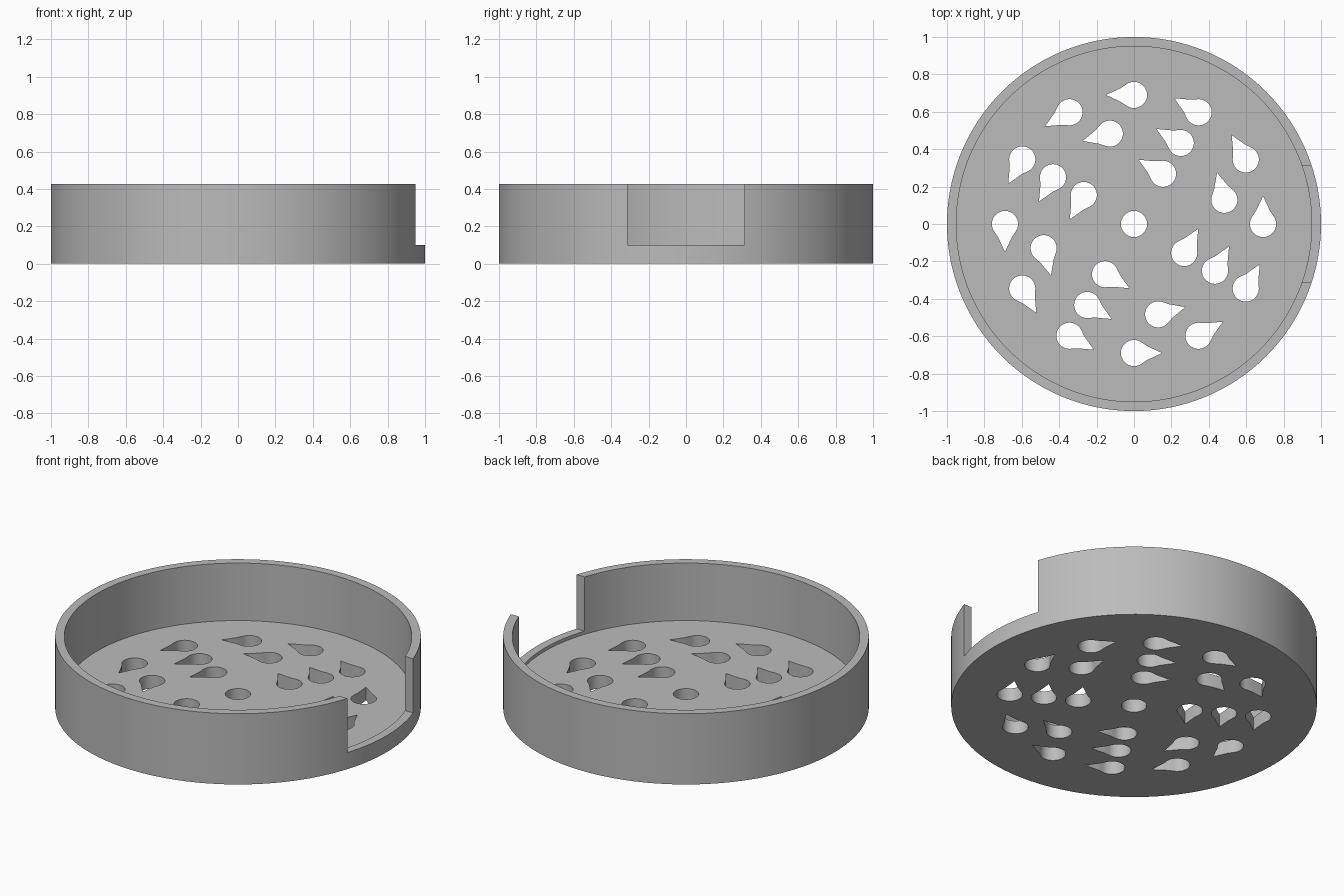
import bpy, bmesh, math

if "Cube" in bpy.data.objects:
    bpy.data.objects.remove(bpy.data.objects["Cube"])

SEG = 128
HEIGHT, FLOOR, INNER = 0.427, 0.08, 0.95
HOLE_R = 0.07

grey = bpy.data.materials.new("grey")
grey.diffuse_color = (0.5, 0.5, 0.5, 1)
grey.use_nodes = True
grey.node_tree.nodes["Principled BSDF"].inputs["Base Color"].default_value = grey.diffuse_color


def make_object(name, bm):
    bmesh.ops.recalc_face_normals(bm, faces=bm.faces)
    mesh = bpy.data.meshes.new(name)
    bm.to_mesh(mesh)
    bm.free()
    mesh.materials.append(grey)
    obj = bpy.data.objects.new(name, mesh)
    bpy.context.collection.objects.link(obj)
    return obj


def add_prism(bm, points, z0, z1):
    """Closed upright prism over a 2D outline."""
    low = [bm.verts.new((x, y, z0)) for x, y in points]
    high = [bm.verts.new((x, y, z1)) for x, y in points]
    bm.faces.new(low[::-1])
    bm.faces.new(high)
    for i in range(len(points)):
        j = (i + 1) % len(points)
        bm.faces.new((low[i], low[j], high[j], high[i]))


def circle(r, n):
    return [(r * math.cos(2 * math.pi * i / n), r * math.sin(2 * math.pi * i / n))
            for i in range(n)]


def teardrop(radius, angle):
    """Round hole on a ring with its point along the tangent."""
    start = math.radians(50)
    arc = [start + (2 * math.pi - 2 * start) * i / 24 for i in range(25)]
    shape = [(0.15, 0), (0.07, 0.037)]
    shape += [(HOLE_R * math.cos(a), HOLE_R * math.sin(a)) for a in arc]
    shape.append((0.07, -0.037))
    t = math.radians(angle)
    cx, cy = radius * math.cos(t), radius * math.sin(t)
    c, s = math.cos(t + math.pi / 2), math.sin(t + math.pi / 2)
    return [(cx + x * c - y * s, cy + x * s + y * c) for x, y in shape]


# Dish: floor and wall, turned from one profile
bm = bmesh.new()
profile = [(1, 0), (1, HEIGHT), (INNER, HEIGHT), (INNER, FLOOR)]
rings = [[bm.verts.new((x, y, z)) for x, y in circle(r, SEG)] for r, z in profile]
for a, b in zip(rings, rings[1:]):
    for i in range(SEG):
        j = (i + 1) % SEG
        bm.faces.new((a[i], a[j], b[j], b[i]))
bm.faces.new(rings[0][::-1])
bm.faces.new(rings[-1])
dish = make_object("drain_dish", bm)

# Cutters: drain holes in three rings plus the centre, and the wall opening
bm = bmesh.new()
add_prism(bm, circle(HOLE_R, 32), -0.1, 0.2)
for radius, count, first in ((0.69, 12, 0), (0.5, 8, 15), (0.31, 4, 60)):
    for k in range(count):
        add_prism(bm, teardrop(radius, first + 360 * k / count), -0.1, 0.2)
holes = make_object("hole_cutter", bm)

bm = bmesh.new()
add_prism(bm, [(0.7, -0.313), (1.2, -0.313), (1.2, 0.313), (0.7, 0.313)], 0.1, 0.6)
opening = make_object("opening_cutter", bm)

for cutter in (holes, opening):
    mod = dish.modifiers.new(cutter.name, 'BOOLEAN')
    mod.operation = 'DIFFERENCE'
    mod.solver = 'EXACT'
    mod.object = cutter
    cutter.hide_render = True

# Apply the cuts, then smooth the round walls
bpy.context.view_layer.objects.active = dish
dish.select_set(True)
for name in [m.name for m in dish.modifiers]:
    bpy.ops.object.modifier_apply(modifier=name)
for cutter in (holes, opening):
    bpy.data.objects.remove(cutter)
bpy.ops.object.shade_smooth_by_angle(angle=math.radians(30))
